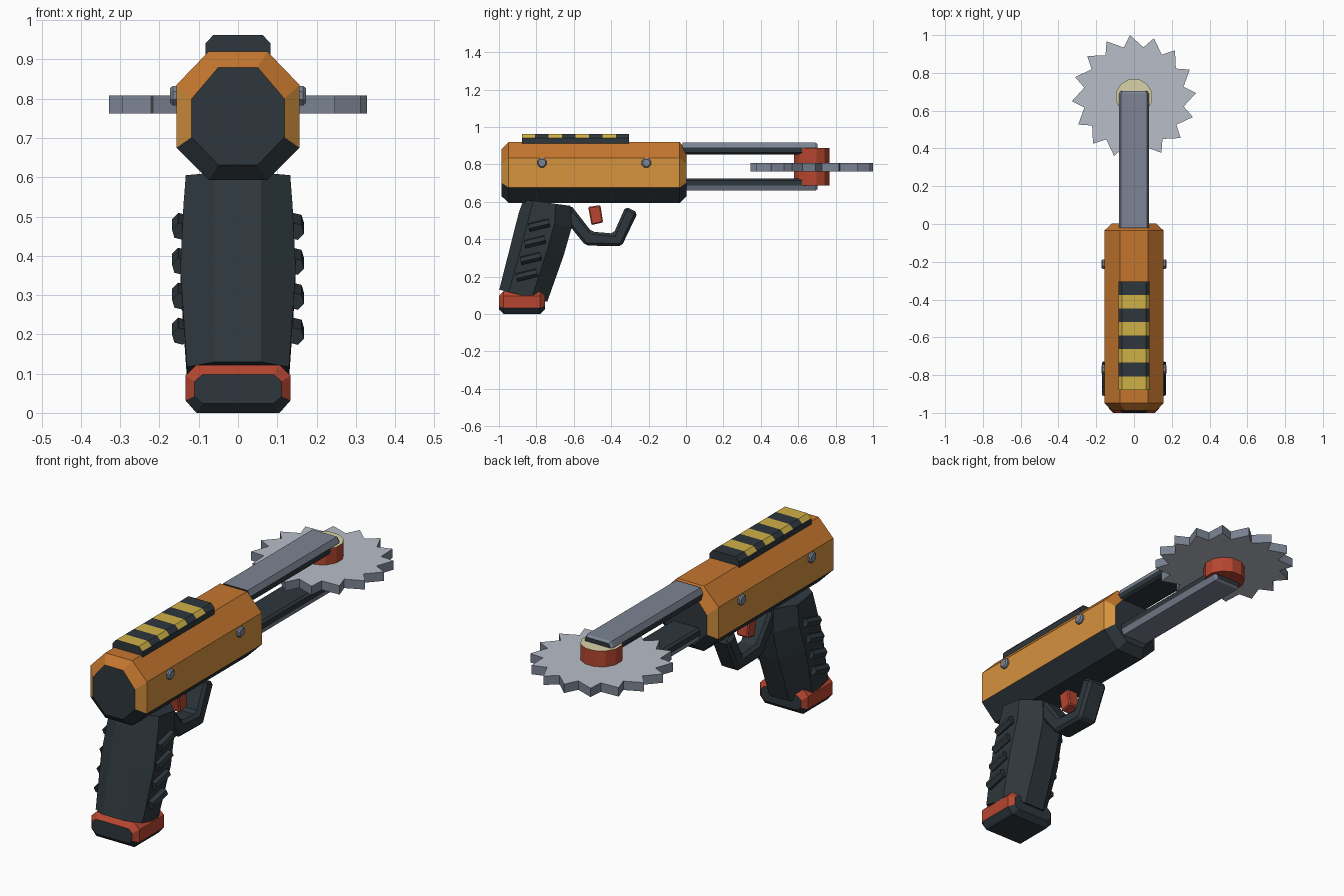
import bpy, bmesh, math
from mathutils import Vector

if "Cube" in bpy.data.objects:
    bpy.data.objects.remove(bpy.data.objects["Cube"])


def lin(c):
    c /= 255
    return c / 12.92 if c <= 0.04045 else ((c + 0.055) / 1.055) ** 2.4


COLOURS = {
    "charcoal": (46, 55, 61), "side_orange": (214, 147, 62), "top_orange": (196, 118, 46),
    "red": (182, 70, 48), "yellow": (207, 176, 70), "cream": (216, 212, 168),
    "blade_grey": (184, 191, 201), "steel": (124, 132, 147),
}
MATS = {}
for key, rgb in COLOURS.items():
    MATS[key] = bpy.data.materials.new(key)
    MATS[key].diffuse_color = (*[lin(c) for c in rgb], 1)


def loft(name, rings, colour, bevel=0):
    """Skin closed rings of points; colour is a name or a rule(centre, normal)."""
    bm = bmesh.new()
    vs = [[bm.verts.new(p) for p in ring] for ring in rings]
    n = len(vs[0])
    for a, b in zip(vs, vs[1:]):
        for i in range(n):
            j = (i + 1) % n
            bm.faces.new((a[i], a[j], b[j], b[i]))
    bm.faces.new(vs[0])
    bm.faces.new(vs[-1])
    bmesh.ops.recalc_face_normals(bm, faces=bm.faces)
    bm.normal_update()
    mesh = bpy.data.meshes.new(name)
    used = []
    for f in bm.faces:
        c = colour if isinstance(colour, str) else colour(f.calc_center_median(), f.normal)
        if c not in used:
            used.append(c)
            mesh.materials.append(MATS[c])
        f.material_index = used.index(c)
    bm.to_mesh(mesh)
    bm.free()
    ob = bpy.data.objects.new(name, mesh)
    bpy.context.collection.objects.link(ob)
    if bevel:
        m = ob.modifiers.new("bevel", "BEVEL")
        m.width, m.segments = bevel, 1
    return ob


def octagon(y, wide, narrow, z0, z1, z2, z3):
    half = [(narrow, z0), (wide, z1), (wide, z2), (narrow, z3)]
    return [(x, y, z) for x, z in half] + [(-x, y, z) for x, z in reversed(half)]


def disc(centre, axis, radius, sides, turn=0.0):
    axis = Vector(axis).normalized()
    u = axis.orthogonal().normalized()
    v = axis.cross(u)
    return [Vector(centre) + radius * (math.cos(a) * u + math.sin(a) * v)
            for a in (turn + 2 * math.pi * i / sides for i in range(sides))]


def side_profile(name, yz, half, colour, bevel):
    return loft(name, [[(x, y, z) for y, z in yz] for x in (-half, half)], colour, bevel)


# Receiver: octagonal shell with bevelled ends and dark underside
def body_rule(c, n):
    if abs(n.y) > 0.95 or c.z < 0.68:
        return "charcoal"
    return "top_orange" if c.z > 0.836 else "side_orange"


outer = (0.157, 0.075, 0.593, 0.675, 0.835, 0.92)
inner = (0.118, 0.05, 0.631, 0.702, 0.80, 0.88)
loft("receiver", [octagon(-0.987, *inner), octagon(-0.948, *outer),
                  octagon(-0.035, *outer), octagon(0.003, *inner)], body_rule)

# Striped top rail
rail = [(-0.083, 0.905), (-0.083, 0.941), (-0.063, 0.962),
        (0.063, 0.962), (0.083, 0.941), (0.083, 0.905)]
Y0, STEP = -0.878, 0.0718
loft("striped_rail", [[(x, Y0 + STEP * i, z) for x, z in rail] for i in range(9)],
     lambda c, n: "yellow" if n.z > 0.3 and int((c.y - Y0) / STEP) % 2 == 0 else "charcoal")

# Two arms that carry the blade, mirrored about the blade plane
half_arm = [(0.068, 0.853), (0.08, 0.862), (0.08, 0.89), (0.068, 0.917)]
arm = half_arm + [(-x, z) for x, z in reversed(half_arm)]
MID = 0.788
for name, s in (("upper_arm", 1), ("lower_arm", -1)):
    rings = [[(x, y, MID + s * (z - MID)) for x, z in arm] for y in (-0.02, 0.69)]
    rings.append([(x * 0.9, 0.703, MID + s * (0.885 + (z - 0.885) * 0.75 - MID)) for x, z in arm])
    loft(name, rings, lambda c, n, s=s: "steel" if s * n.z > 0.2 else "charcoal")

# Saw blade with sixteen raked teeth
CY = 0.672
teeth = []
for i in range(16):
    tip = math.radians(3.75 + 22.5 * i)
    for ang, r in ((tip, 0.329), (tip + math.radians(8), 0.268)):
        teeth.append((r * math.cos(ang), CY + r * math.sin(ang)))
loft("saw_blade", [[(x, y, z) for x, y in teeth] for z in (0.763, 0.808)],
     lambda c, n: "blade_grey" if abs(n.z) > 0.5 else "steel")

# Blade hub with pale top
loft("blade_hub", [disc((0, CY, z), (0, 0, 1), 0.098, 12) for z in (0.687, 0.888)],
     lambda c, n: "cream" if n.z > 0.5 else "red")

# Side screws
for s, side in ((1, "right"), (-1, "left")):
    for y, end in ((-0.77, "rear"), (-0.212, "front")):
        loft(f"{side}_{end}_screw",
             [disc((s * x, y, 0.808), (1, 0, 0), r, 8, math.pi / 8)
              for x, r in ((0.14, 0.027), (0.166, 0.027), (0.173, 0.02))], "steel")

# Grip: lofted through slanted sections (back point, front point, half width)
sections = [((-0.868, 0.612), (-0.617, 0.578), 0.133),
            ((-0.893, 0.545), (-0.612, 0.46), 0.139),
            ((-0.935, 0.38), (-0.655, 0.31), 0.147),
            ((-0.998, 0.13), (-0.742, 0.065), 0.13)]
rings = []
for b, f, w in sections:
    half = [Vector((x, b[0] + (f[0] - b[0]) * t, b[1] + (f[1] - b[1]) * t))
            for t, x in ((0, 0.058), (0.2, w), (0.68, w), (1, 0.055))]
    rings.append(half + [Vector((-p.x, p.y, p.z)) for p in reversed(half)])
loft("grip", rings, "charcoal")

# Slanted grip ribs
for s, side in ((1, "right"), (-1, "left")):
    for i in range(4):
        a = Vector((s * 0.146, -0.84 - 0.022 * i, 0.462 - 0.089 * i))
        b = a + Vector((0, 0.108, 0.026))
        loft(f"{side}_grip_rib_{i + 1}", [disc(p, b - a, 0.023, 6) for p in (a, b)], "charcoal")

# Grip base: red collar with dark ends and sole
base = (0.134, 0.106, 0.0, 0.032, 0.095, 0.122)
base_in = (0.111, 0.09, 0.024, 0.042, 0.08, 0.098)
loft("grip_base", [octagon(-1.0, *base_in), octagon(-0.975, *base),
                   octagon(-0.78, *base), octagon(-0.755, *base_in)],
     lambda c, n: "charcoal" if abs(n.y) > 0.95 or n.z < -0.3 else "red")

# Trigger guard and trigger
side_profile("trigger_guard",
             [(-0.617, 0.584), (-0.505, 0.44), (-0.387, 0.43), (-0.323, 0.574),
              (-0.258, 0.542), (-0.344, 0.362), (-0.537, 0.366), (-0.64, 0.493)],
             0.052, "charcoal", 0.014)
side_profile("trigger", [(-0.523, 0.572), (-0.458, 0.582), (-0.443, 0.49), (-0.505, 0.475)],
             0.032, "red", 0.006)

for m in bpy.data.materials:
    if m.users and not m.is_grease_pencil:
        m.use_nodes = True
        m.node_tree.nodes["Principled BSDF"].inputs["Base Color"].default_value = m.diffuse_color
